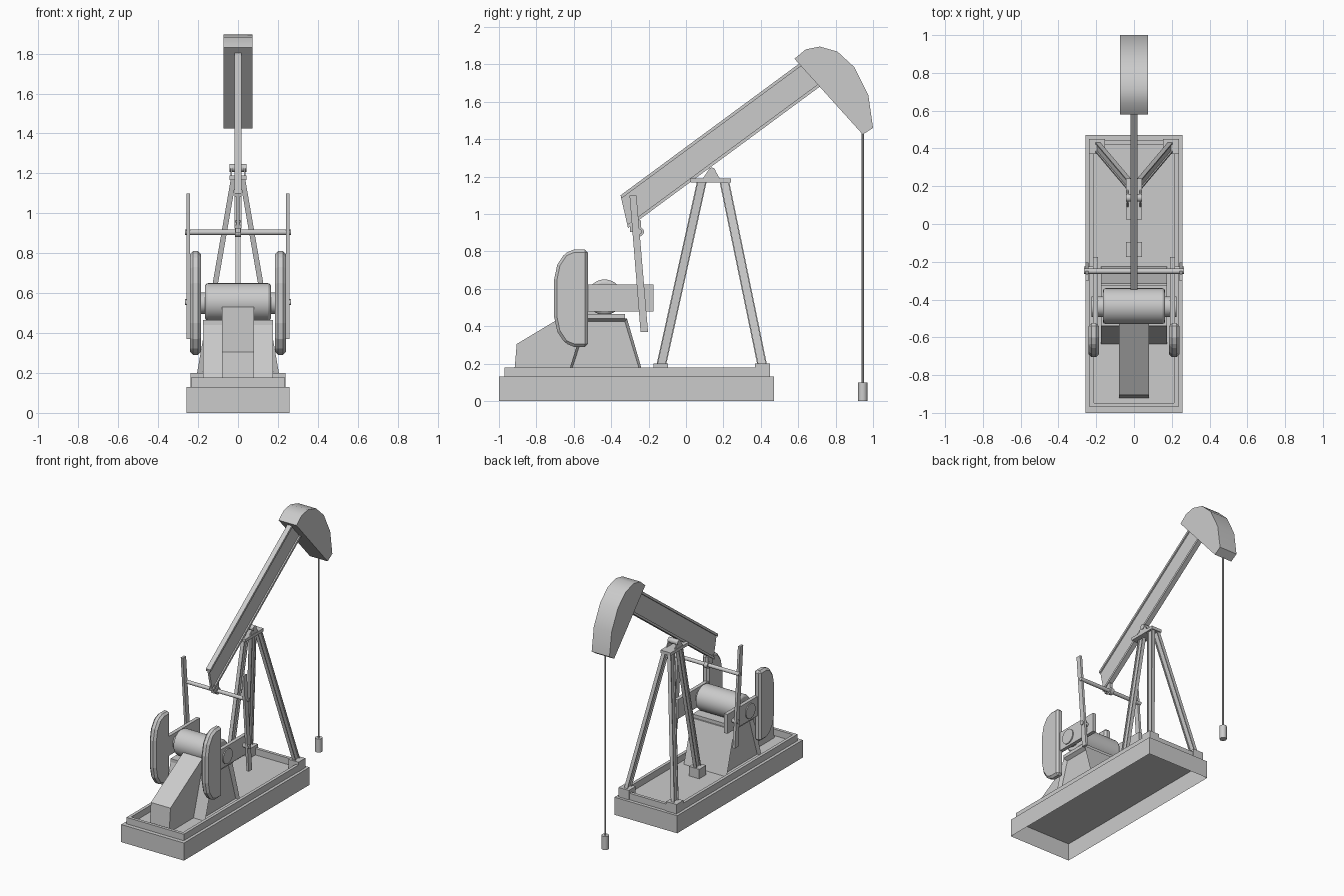
import bpy, bmesh, math
from mathutils import Vector

if "Cube" in bpy.data.objects:
    bpy.data.objects.remove(bpy.data.objects["Cube"])


def finish(name, bm, smooth=None, bevel=0, segs=1):
    bmesh.ops.recalc_face_normals(bm, faces=bm.faces)
    me = bpy.data.meshes.new(name)
    bm.to_mesh(me)
    bm.free()
    ob = bpy.data.objects.new(name, me)
    bpy.context.collection.objects.link(ob)
    if bevel:
        m = ob.modifiers.new("bevel", 'BEVEL')
        m.width, m.segments, m.limit_method = bevel, segs, 'ANGLE'
    if smooth:
        bpy.ops.object.select_all(action='DESELECT')
        bpy.context.view_layer.objects.active = ob
        ob.select_set(True)
        bpy.ops.object.shade_smooth_by_angle(angle=math.radians(smooth))
    return ob


def loft(name, a, b, **kw):
    """Closed solid between two matching loops of points."""
    bm = bmesh.new()
    va, vb = [[bm.verts.new(p) for p in loop] for loop in (a, b)]
    n = len(va)
    bm.faces.new(va)
    bm.faces.new(vb)
    for i in range(n):
        j = (i + 1) % n
        bm.faces.new((va[i], va[j], vb[j], vb[i]))
    return finish(name, bm, **kw)


def prism(name, profile, x0, x1, **kw):
    """Side profile (y, z) extruded across x."""
    return loft(name, [(x0, y, z) for y, z in profile], [(x1, y, z) for y, z in profile], **kw)


def box(name, x0, x1, y0, y1, z0, z1, **kw):
    return prism(name, [(y0, z0), (y1, z0), (y1, z1), (y0, z1)], x0, x1, **kw)


def rod(name, a, b, r, sides=16, **kw):
    a, b = Vector(a), Vector(b)
    d = (b - a).normalized()
    u = d.orthogonal().normalized()
    v = d.cross(u)
    ring = [r * (math.cos(t) * u + math.sin(t) * v)
            for t in (2 * math.pi * i / sides for i in range(sides))]
    return loft(name, [a + p for p in ring], [b + p for p in ring], smooth=40, **kw)


def i_section(w, h, web, flange):
    """I-beam outline, w wide and h deep, centred."""
    i = h - flange
    right = [(w, -h), (w, -i), (web, -i), (web, i), (w, i), (w, h)]
    return right + [(-x, -y) for x, y in right]


# Base: hollow concrete block, open underneath
bm = bmesh.new()
bmesh.ops.create_cube(bm, size=1)
for v in bm.verts:
    v.co = (v.co.x * 0.514, v.co.y * 1.47 - 0.265, v.co.z * 0.13 + 0.065)
base = finish("base_block", bm)
bm = bmesh.new()
bm.from_mesh(base.data)
bm.faces.ensure_lookup_table()
bmesh.ops.delete(bm, geom=[f for f in bm.faces if f.normal.z < -0.5], context='FACES_ONLY')
bm.to_mesh(base.data)
bm.free()

# Skid rails around the top of the base
for s in (-1, 1):
    box("skid_side_rail", s * 0.212, s * 0.235, -0.97, 0.445, 0.13, 0.178)
for y0, y1 in ((-0.97, -0.947), (0.422, 0.445)):
    box("skid_end_rail", -0.212, 0.212, y0, y1, 0.13, 0.178)

# Tripod: feet and I-beam legs
legs = [("rear", (0, -0.135), (0, 0.085)),
        ("front_left", (-0.195, 0.41), (-0.022, 0.205)),
        ("front_right", (0.195, 0.41), (0.022, 0.205))]
sec = i_section(0.0135, 0.026, 0.004, 0.007)
for n, lo, hi in legs:
    box(n + "_foot", lo[0] - 0.042, lo[0] + 0.042, lo[1] - 0.04, lo[1] + 0.04, 0.13, 0.2)
    loft(n + "_leg", [(lo[0] + x, lo[1] + y, 0.18) for x, y in sec],
         [(hi[0] + x, hi[1] + y, 1.175) for x, y in sec])

# Saddle bearing on top of the tripod
box("saddle_plate", -0.042, 0.042, 0.025, 0.24, 1.168, 1.19)
for s in (-1, 1):
    prism("saddle_lug", [(0.09, 1.19), (0.18, 1.19), (0.155, 1.235), (0.12, 1.235)],
          s * 0.03, s * 0.038)
rod("saddle_shaft", (-0.042, 0.138, 1.228), (0.042, 0.138, 1.228), 0.02)

# Walking beam: sloping I-beam with an angled tail cut
k = 0.737                                    # slope of the beam
tail, head = (Vector((0, -0.35, 1.10)), Vector((0, -0.31, 0.925))), \
             (Vector((0, 0.62, 1.815)), Vector((0, 0.73, 1.70)))
beam_sec = i_section(0.018, 1.0, 0.008, 0.2)


def beam_loop(top, bottom):
    mid, half = (top + bottom) / 2, (top - bottom) / 2
    return [mid + half * t + Vector((x, 0, 0)) for x, t in beam_sec]


head = (head[0], Vector((0, 0.73, 0.925 + (0.73 + 0.31) * k)))
loft("walking_beam", beam_loop(*tail), beam_loop(*head))

# Curved head at the end of the beam
prism("beam_head", [(0.58, 1.83), (0.64, 1.88), (0.715, 1.895), (0.81, 1.868), (0.90, 1.785),
                    (0.975, 1.635), (1.0, 1.46), (0.945, 1.425)], -0.073, 0.073, smooth=35)

# Hanging cable and polished rod clamp
rod("cable", (0, 0.945, 0.08), (0, 0.945, 1.44), 0.006, sides=8)
rod("cable_weight", (0, 0.945, 0.0), (0, 0.945, 0.10), 0.025, sides=12)

# Equaliser bar linking the pitman arms to the beam tail
rod("equaliser_bar", (-0.265, -0.25, 0.905), (0.265, -0.25, 0.905), 0.014, sides=12)
rod("equaliser_bearing", (-0.014, -0.25, 0.905), (0.014, -0.25, 0.905), 0.025, sides=12)
box("equaliser_bracket", -0.012, 0.012, -0.30, -0.24, 0.905, 0.965)

# Gearbox pedestal with recessed sides
ped = prism("gearbox_pedestal", [(-0.635, 0.13), (-0.225, 0.13), (-0.315, 0.44), (-0.54, 0.44)],
            -0.175, 0.175)
bm = bmesh.new()
bm.from_mesh(ped.data)
sides = [f for f in bm.faces if abs(f.normal.x) > 0.9]
bmesh.ops.inset_individual(bm, faces=sides, thickness=0.02, depth=-0.025)
bm.to_mesh(ped.data)
bm.free()
box("gearbox_plate", -0.175, 0.175, -0.54, -0.325, 0.44, 0.465)

# Gearbox drum and sloping motor cover
rod("gearbox_drum", (-0.165, -0.435, 0.555), (0.165, -0.435, 0.555), 0.095, sides=32,
    bevel=0.015, segs=2)
prism("motor_cover", [(-0.92, 0.13), (-0.905, 0.305), (-0.53, 0.53), (-0.46, 0.53), (-0.46, 0.13)],
      -0.08, 0.08)
rod("crank_shaft", (-0.225, -0.438, 0.55), (0.225, -0.438, 0.55), 0.055, sides=20)

# Cranks, counterweights and pitman arms on both sides
half = [(-0.525, 0.26), (-0.60, 0.26), (-0.648, 0.24), (-0.688, 0.18), (-0.705, 0.10)]
weight = [(y, 0.55 + z) for y, z in half] + [(y, 0.55 - z) for y, z in reversed(half)]
for s in (-1, 1):
    box("crank_arm", s * 0.19, s * 0.217, -0.56, -0.175, 0.48, 0.623)
    prism("counterweight", weight, s * 0.186, s * 0.24, bevel=0.015)
    prism("pitman_arm", [(-0.302, 1.10), (-0.265, 1.10), (-0.203, 0.37), (-0.243, 0.37)],
          s * 0.24, s * 0.258)
    rod("crank_pin", (s * 0.2, -0.24, 0.555), (s * 0.265, -0.24, 0.555), 0.016, sides=12)
